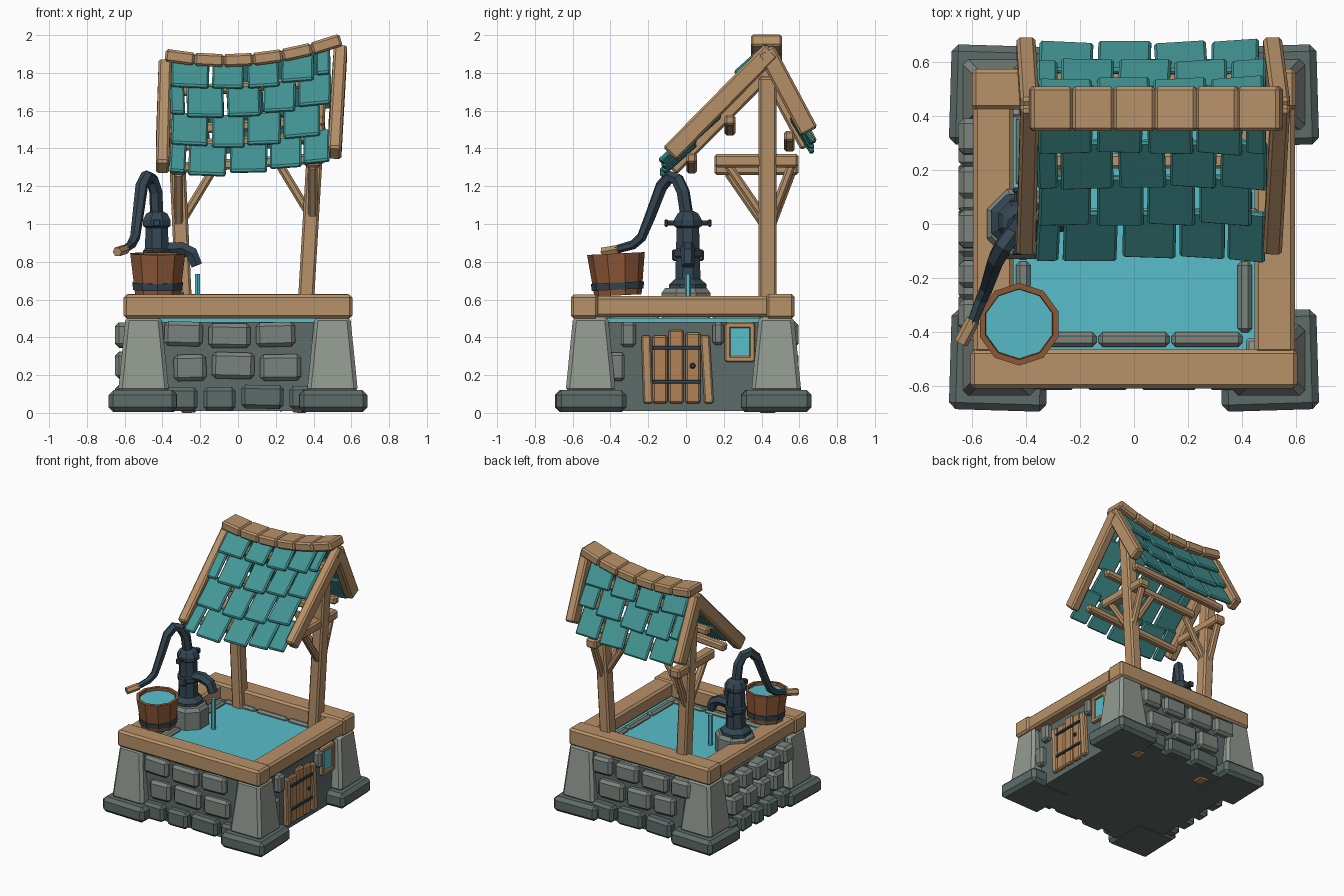
import bpy, bmesh, math, random
from mathutils import Vector, Matrix

random.seed(4)
if "Cube" in bpy.data.objects:
    bpy.data.objects.remove(bpy.data.objects["Cube"])


def material(name, *rgb):
    lin = [((c / 255 + 0.055) / 1.055) ** 2.4 for c in rgb] + [1]
    m = bpy.data.materials.new(name)
    m.use_nodes = True
    m.diffuse_color = lin
    m.node_tree.nodes["Principled BSDF"].inputs["Base Color"].default_value = lin
    return m


WOOD = material("oak wood", 184, 146, 105)
DOOR = material("door wood", 178, 132, 87)
BUCKET = material("bucket wood", 144, 89, 55)
LIGHT = material("light stone", 147, 155, 145)
MID = material("mid stone", 123, 132, 125)
DARK = material("dark stone", 93, 108, 105)
METAL = material("dark iron", 52, 70, 82)
WATER = material("water", 88, 190, 203)
TEAL = material("teal shingle", 67, 151, 150)


def finish(name, bm, mat, matrix):
    bmesh.ops.recalc_face_normals(bm, faces=bm.faces)
    me = bpy.data.meshes.new(name)
    bm.to_mesh(me)
    bm.free()
    me.materials.append(mat)
    ob = bpy.data.objects.new(name, me)
    ob.matrix_world = matrix
    bpy.context.collection.objects.link(ob)
    return ob


def box(name, size, loc, mat, rot=None, bevel=0.015, taper=1.0):
    """Chamfered box; taper scales the top."""
    bm = bmesh.new()
    bmesh.ops.create_cube(bm, size=1)
    for v in bm.verts:
        k = taper if v.co.z > 0 else 1
        v.co = Vector((v.co.x * size[0] * k, v.co.y * size[1] * k, v.co.z * size[2]))
    if bevel:
        bmesh.ops.bevel(bm, geom=bm.edges[:], offset=bevel, segments=1,
                        affect='EDGES', clamp_overlap=True)
    return finish(name, bm, mat, Matrix.Translation(loc) @ (rot or Matrix()))


def beam(name, a, b, w, h, mat, ref=(1, 0, 0), bevel=0.012):
    """Box from a to b, w wide along ref and h thick across it."""
    a, b = Vector(a), Vector(b)
    z = (b - a).normalized()
    y = z.cross(Vector(ref)).normalized()
    rot = Matrix((y.cross(z), y, z)).transposed().to_4x4()
    return box(name, (w, h, (b - a).length), (a + b) / 2, mat, rot, bevel)


def lathe(name, profile, loc, sides, mat, rot=None):
    bm = bmesh.new()
    rings = []
    for r, z in profile:
        rings.append([bm.verts.new((r * math.cos(t), r * math.sin(t), z))
                      for t in ((i + 0.5) * math.tau / sides for i in range(sides))])
    for lo, hi in zip(rings, rings[1:]):
        for i in range(sides):
            j = (i + 1) % sides
            bm.faces.new((lo[i], lo[j], hi[j], hi[i]))
    bm.faces.new(rings[0])
    bm.faces.new(rings[-1])
    return finish(name, bm, mat, Matrix.Translation(loc) @ (rot or Matrix()))


def tube(name, points, mat):
    """Faceted pipe through (x, y, z, radius) points."""
    cu = bpy.data.curves.new(name, 'CURVE')
    cu.dimensions = '3D'
    cu.bevel_depth, cu.bevel_resolution, cu.use_fill_caps = 1, 1, True
    sp = cu.splines.new('POLY')
    sp.points.add(len(points) - 1)
    for p, (x, y, z, r) in zip(sp.points, points):
        p.co, p.radius = (x, y, z, 1), r
    tmp = bpy.data.objects.new(name + "_path", cu)
    bpy.context.collection.objects.link(tmp)
    dg = bpy.context.evaluated_depsgraph_get()
    bm = bmesh.new()
    bm.from_mesh(bpy.data.meshes.new_from_object(tmp.evaluated_get(dg)))
    for f in bm.faces:
        f.smooth = False
    bpy.data.objects.remove(tmp)
    return finish(name, bm, mat, Matrix())


def jit(a):
    return random.uniform(-a, a)


# Basin core and water surface
box("basin_core", (1.11, 1.11, 0.47), (-0.005, -0.005, 0.245), DARK, bevel=0)
box("basin_water", (1.02, 1.02, 0.03), (0, 0, 0.487), WATER, bevel=0)

# Corner buttresses
for sx in (-1, 1):
    for y, fy in ((-0.505, -0.505), (0.478, 0.475)):
        box("buttress_foot", (0.36, 0.37, 0.115), (sx * 0.5, fy, 0.0625), DARK,
            Matrix.Rotation(sx * 0.03, 4, 'Z'), 0.025)
        box("buttress", (0.27, 0.265, 0.4), (sx * 0.5, y, 0.31), LIGHT, bevel=0.02, taper=0.7)


# Wall bricks in three courses
def bricks(angle, dist, depth, wmin, wmax, gap, foot):
    turn = Matrix.Rotation(angle, 4, 'Z')
    for row, (z, h, mat) in enumerate(((0.08, 0.125, DARK), (0.245, 0.14, MID), (0.415, 0.13, MID))):
        u = -0.39 + 0.05 * (row % 2)
        while u < 0.3:
            w = random.uniform(wmin, wmax)
            d = depth + foot * (row == 0)
            box("wall_brick", (w, d, h), turn @ Vector((u + w / 2, -dist, z + jit(0.008))), mat,
                turn @ Matrix.Rotation(jit(0.04), 4, 'Y'), 0.02)
            u += w + gap


bricks(0, 0.555, 0.09, 0.16, 0.23, 0.03, 0.03)
bricks(math.pi, 0.55, 0.09, 0.16, 0.22, 0.03, 0.03)
bricks(-math.pi / 2, 0.56, 0.18, 0.1, 0.14, 0.045, 0)
for y, z, w, h in ((-0.305, 0.415, 0.08, 0.13), (-0.37, 0.245, 0.09, 0.15), (0.17, 0.42, 0.06, 0.12)):
    box("side_brick", (0.09, w, h), (0.55, y, z), MID)

# Inner stone lining
for c in (-0.27, 0, 0.27):
    for s in (-1, 1):
        box("lining_stone", (0.262, 0.055, 0.12), (c, s * 0.427, 0.465), MID)
        box("lining_stone", (0.055, 0.262, 0.12), (s * 0.41, c, 0.465), MID)

# Timber rim
box("rim_front", (1.21, 0.145, 0.125), (0, -0.537, 0.563), WOOD)
box("rim_back", (1.2, 0.15, 0.13), (0, 0.499, 0.564), WOOD)
for x in (-0.52, 0.52):
    box("rim_side", (0.15, 0.92, 0.11), (x, -0.02, 0.563), WOOD)

# Door, hinges, knob and window on the left side
for y, top in ((-0.138, 0.41), (-0.052, 0.44), (0.037, 0.425)):
    box("door_plank", (0.05, 0.08, top - 0.05), (0.55, y, (top + 0.05) / 2), DOOR, bevel=0.01)
for a, b in ((-0.2, -0.212), (0.122, 0.1)):
    beam("door_frame", (0.55, a, 0.05), (0.55, b, 0.41), 0.06, 0.05, WOOD, bevel=0.008)
for z in (0.165, 0.345):
    box("door_hinge", (0.02, 0.26, 0.02), (0.576, -0.05, z), METAL, bevel=0.004)
lathe("door_knob", [(0.008, 0), (0.016, 0.012), (0.01, 0.022)], (0.57, 0.035, 0.25), 8, METAL,
      Matrix.Rotation(math.pi / 2, 4, 'Y'))
for y in (0.22, 0.35):
    box("window_jamb", (0.05, 0.03, 0.2), (0.55, y, 0.375), WOOD, bevel=0.006)
for z in (0.285, 0.465):
    box("window_rail", (0.05, 0.15, 0.03), (0.55, 0.285, z), WOOD, bevel=0.006)
box("window_pane", (0.008, 0.11, 0.17), (0.556, 0.285, 0.375), WATER, bevel=0)


# Roof frame: posts, cross arms and braces
def sag(x):
    return 0.29 * (x + 0.07) ** 2


for s, x0, x1, x2, drop in ((-1, -0.26, -0.315, -0.34, 0.04), (1, 0.325, 0.395, 0.43, 0)):
    beam("roof_post", (x0, 0.432, 0), (x2, 0.432, 1.78 - drop), 0.085, 0.095, WOOD)
    z = 1.335 - drop
    beam("cross_arm", (x1, 0.15, z), (x1, 0.595, z), 0.085, 0.07, WOOD)
    beam("front_brace", (x1, 0.42, z - 0.31), (x1, 0.22, z - 0.02), 0.05, 0.045, WOOD)
    beam("back_brace", (x1, 0.45, z - 0.31), (x1, 0.56, z - 0.02), 0.05, 0.045, WOOD)
    beam("inner_brace", (x1, 0.43, z - 0.31), (x1 - s * 0.2, 0.43, z + 0.02), 0.045, 0.045, WOOD, (0, 1, 0))

# Slim purlins, lower at the right end
for y, z in ((0.43, 1.755), (0.233, 1.55), (0.03, 1.35), (0.547, 1.465)):
    beam("purlin", (-0.36, y, z - 0.055), (0.46, y, z), 0.056, 0.056, WOOD, (0, 1, 0))

# Gable boards
for xt, xb, lift in ((-0.385, -0.4, -0.075), (0.543, 0.512, 0)):
    beam("gable_board_front", (xt, 0.455, 1.92 + lift), (xb, -0.085, 1.372 + lift), 0.07, 0.1, WOOD)
    beam("gable_board_back", (xt, 0.42, 1.925 + lift), (xb, 0.652, 1.49 + lift), 0.07, 0.1, WOOD)

# Ridge caps follow the sagging ridge
edges = [-0.385 + 0.155 * i for i in range(7)]
for a, b in zip(edges, edges[1:]):
    beam("ridge_cap", (a, 0.426, 1.865 + sag(a)), (b, 0.426, 1.865 + sag(b)), 0.165, 0.068, WOOD, (0, 1, 0))


# Staggered shingles on both slopes
def shingles(name, top, bottom, rows):
    top, bottom = Vector((0, *top)), Vector((0, *bottom))
    step = (bottom - top) / rows
    out = step.cross(Vector((1, 0, 0))).normalized()
    out *= 1 if out.z > 0 else -1
    for r in range(rows):
        x = -0.35 - (0.1 if r % 2 else 0)
        while x < 0.44:
            w = random.uniform(0.165, 0.2)
            lo, hi = max(x, -0.36), min(x + w, 0.49)
            c = (lo + hi) / 2
            base = Vector((c, 0, sag(c))) + top + step * r
            if hi - lo > 0.05:
                a = base - step * 0.1 - out * 0.008
                b = base + step * (1.08 + jit(0.06)) + out * 0.022
                beam(name, a + Vector((jit(0.005), 0, 0)), b + Vector((jit(0.005), 0, 0)),
                     hi - lo, 0.027, TEAL, (1, 0, 0.4 * (c + 0.07)), 0.009)
            x += w + 0.016


shingles("front_shingle", (0.42, 1.862), (-0.1, 1.262), 4)
shingles("back_shingle", (0.44, 1.86), (0.645, 1.38), 3)

# Hand pump
PX, PY = -0.43, 0.01
lathe("pump_plinth", [(0.14, 0.4), (0.14, 0.635), (0.12, 0.66)], (-0.415, 0, 0), 8, MID)
lathe("pump_body", [(0.108, 0.65), (0.108, 0.68), (0.072, 0.71), (0.069, 0.82), (0.078, 0.83), (0.078, 0.86),
                    (0.068, 0.87), (0.064, 0.98), (0.08, 0.99), (0.08, 1.02), (0.06, 1.055), (0.03, 1.07)],
      (PX, PY, 0), 8, METAL)
for z, r, t in ((1.005, 0.125, 0.025), (0.835, 0.085, 0.06)):
    beam("pump_bolt", (PX, PY - r, z), (PX, PY + r, z), t, t, METAL, bevel=0.008)
for s in (-1, 1):
    beam("bolt_head", (PX, PY + s * 0.125, 1.005), (PX, PY + s * 0.105, 1.005), 0.04, 0.04, METAL, bevel=0.006)
tube("pump_spout", [(PX, PY, 0.865, 0.04), (-0.3, PY, 0.87, 0.04), (-0.245, PY, 0.845, 0.038),
                    (-0.218, PY, 0.78, 0.034)], METAL)
tube("pump_handle", [(PX, 0.005, 1.04, 0.036), (-0.435, -0.015, 1.17, 0.036), (-0.455, -0.045, 1.235, 0.036),
                     (-0.485, -0.085, 1.25, 0.036), (-0.51, -0.13, 1.2, 0.034), (-0.53, -0.19, 1.04, 0.03),
                     (-0.545, -0.235, 0.93, 0.027), (-0.565, -0.28, 0.89, 0.025), (-0.6, -0.37, 0.865, 0.022)], METAL)
tube("handle_grip", [(-0.595, -0.355, 0.867, 0.026), (-0.64, -0.44, 0.852, 0.026)], WOOD)
lathe("water_stream", [(0.016, 0.49), (0.016, 0.735)], (-0.215, PY, 0), 6, WATER)

# Bucket
tilt = Matrix.Rotation(0.05, 4, 'X')
at = (-0.425, -0.36, 0.622)
lathe("bucket", [(0.125, 0), (0.153, 0.222), (0.131, 0.222), (0.125, 0.17)], at, 10, BUCKET, tilt)
lathe("bucket_water", [(0.125, 0.19), (0.13, 0.2)], at, 10, WATER, tilt)
lathe("bucket_band", [(0.126, 0.03), (0.137, 0.03), (0.141, 0.068), (0.126, 0.068)], at, 10, METAL, tilt)
